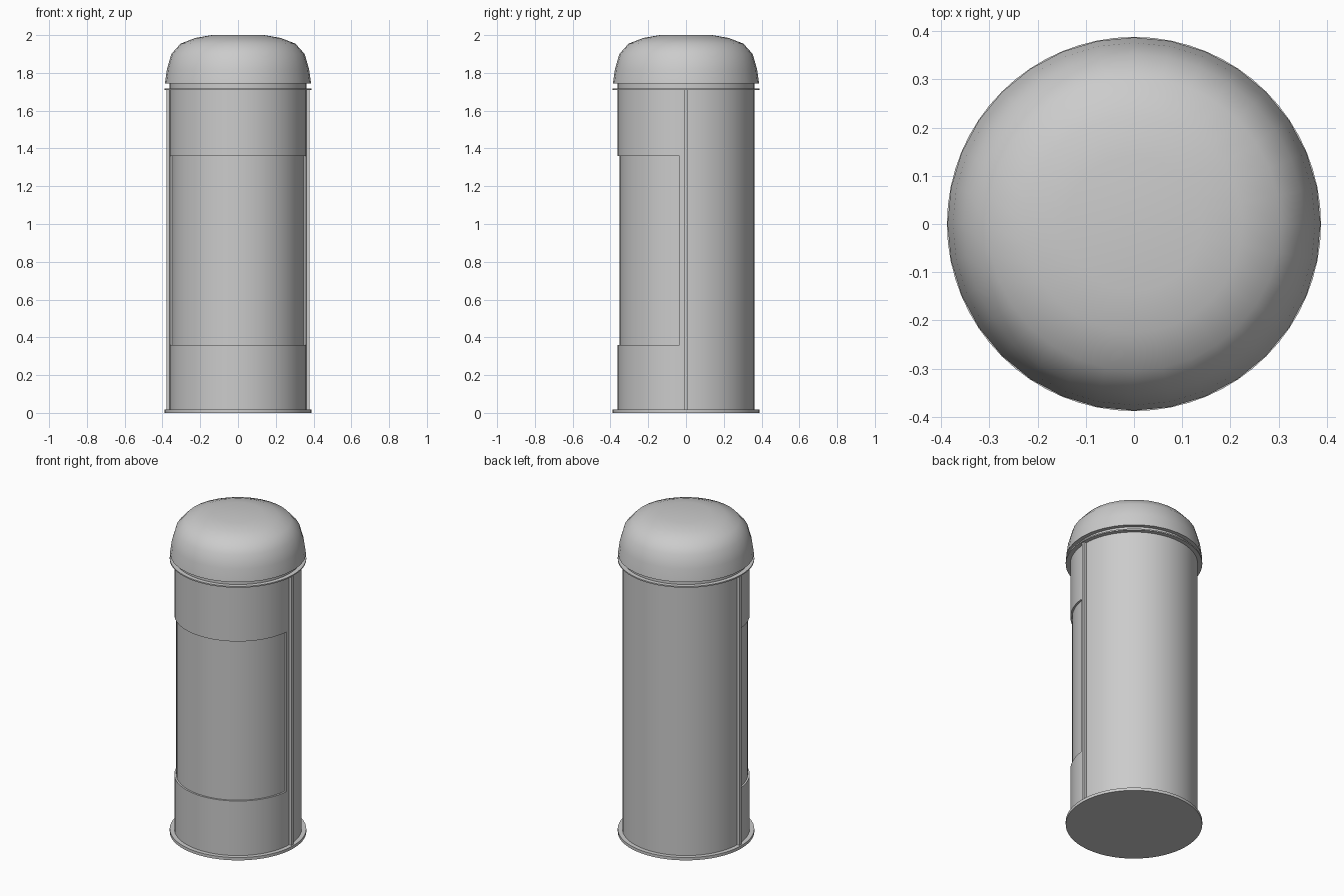
import bpy, bmesh, math

if "Cube" in bpy.data.objects:
    bpy.data.objects.remove(bpy.data.objects["Cube"])


def finish(name, bm, angle=35):
    bmesh.ops.recalc_face_normals(bm, faces=bm.faces[:])
    mesh = bpy.data.meshes.new(name)
    bm.to_mesh(mesh)
    bm.free()
    obj = bpy.data.objects.new(name, mesh)
    bpy.context.collection.objects.link(obj)
    bpy.ops.object.select_all(action='DESELECT')
    obj.select_set(True)
    bpy.context.view_layer.objects.active = obj
    bpy.ops.object.shade_smooth_by_angle(angle=math.radians(angle))
    return obj


def lathe(profile, sides):
    """Closed solid of revolution from (radius, z) points, capped at both ends."""
    bm = bmesh.new()
    rings = []
    for r, z in profile:
        rings.append([bm.verts.new((r * math.cos(2 * math.pi * i / sides),
                                    r * math.sin(2 * math.pi * i / sides), z))
                      for i in range(sides)])
    for a, b in zip(rings, rings[1:]):
        for i in range(sides):
            j = (i + 1) % sides
            bm.faces.new((a[i], a[j], b[j], b[i]))
    bm.faces.new(rings[0][::-1])
    bm.faces.new(rings[-1])
    return bm


R = 0.362        # body radius
RIM = 0.388      # radius of base, collar and dome
SIDES = 64

# Body with a shallow recess wrapping the front half
bm = lathe([(R, 0.01), (R, 0.36), (R, 1.36), (R, 1.75)], SIDES)
front = []
for f in bm.faces:
    c = f.calc_center_median()
    if len(f.verts) == 4 and 0.4 < c.z < 1.3 and c.y < -0.035:
        front.append(f)
new = bmesh.ops.extrude_face_region(bm, geom=front)["geom"]
for v in (g for g in new if isinstance(g, bmesh.types.BMVert)):
    v.co.x *= (R - 0.011) / R
    v.co.y *= (R - 0.011) / R
leftover = [f for f in front if f.is_valid]
if leftover:
    bmesh.ops.delete(bm, geom=leftover, context='FACES')
finish("body", bm)

# Base flange and thin collar under the dome
finish("base_flange", lathe([(RIM, 0), (RIM, 0.018)], SIDES))
finish("collar", lathe([(RIM, 1.709), (RIM, 1.717)], SIDES))

# Domed lid
finish("dome_lid", lathe([(0.387, 1.743), (0.376, 1.82), (0.353, 1.90),
                          (0.304, 1.955), (0.225, 1.985), (0.14, 2.0)], 32), 45)

# Vertical seam strips on both sides
for side, label in ((-1, "left"), (1, "right")):
    bm = bmesh.new()
    bmesh.ops.create_cube(bm, size=1)
    for v in bm.verts:
        v.co.x = side * 0.366 + v.co.x * 0.024
        v.co.y *= 0.02
        v.co.z = 0.8625 + v.co.z * 1.695
    finish(label + "_seam_strip", bm)
